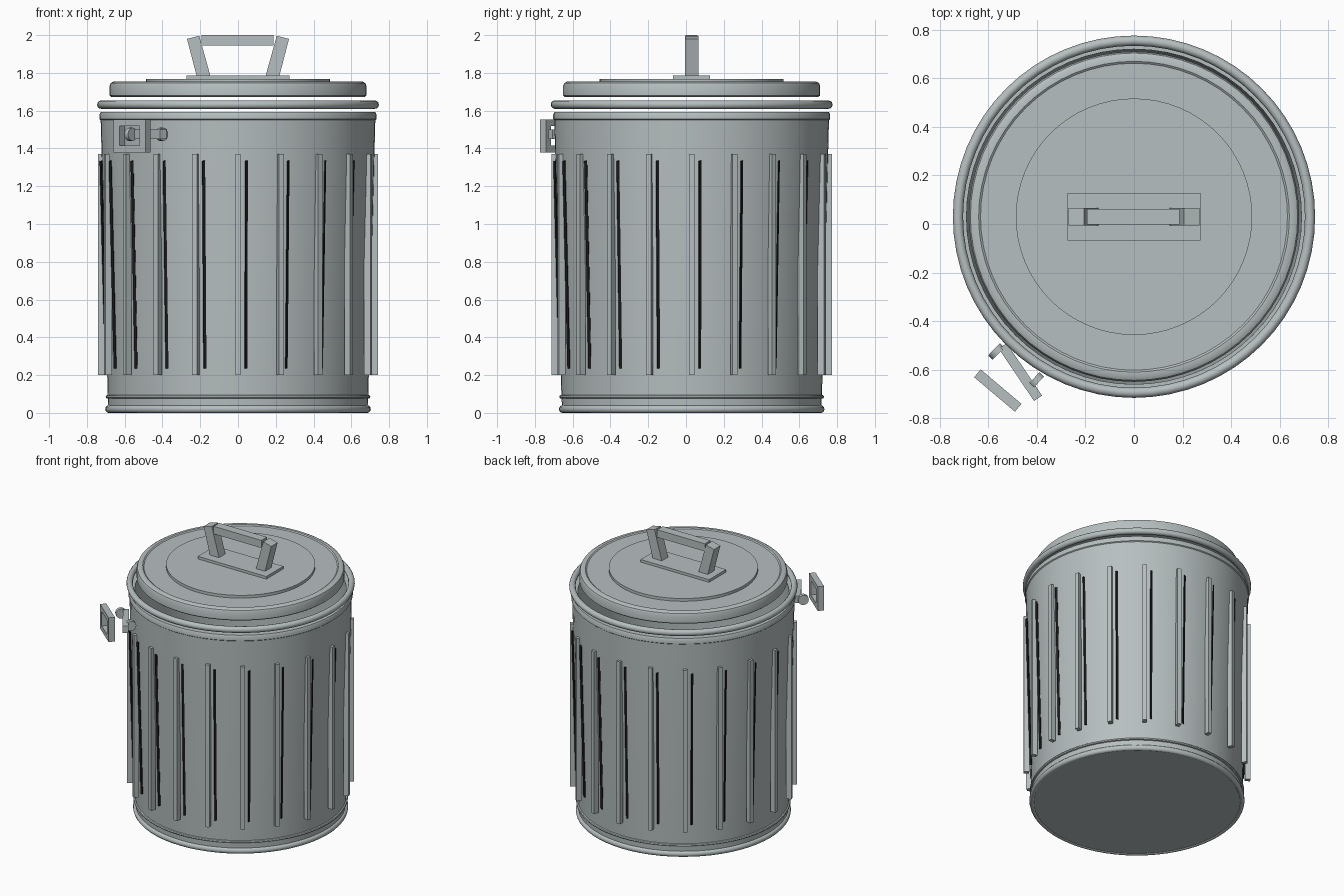
import bpy
import bmesh
from math import radians, cos, sin, pi, tau
from mathutils import Matrix, Vector

if "Cube" in bpy.data.objects:
    bpy.data.objects.remove(bpy.data.objects["Cube"])

CENTRE = Vector((0, 0.03, 0))  # axis of the can
SEGMENTS = 64


def material(name, rgb):
    m = bpy.data.materials.new(name)
    m.use_nodes = True
    m.diffuse_color = (*rgb, 1)
    bsdf = m.node_tree.nodes["Principled BSDF"]
    bsdf.inputs["Base Color"].default_value = (*rgb, 1)
    bsdf.inputs["Roughness"].default_value = 0.6
    return m


STEEL = material("galvanised grey", (0.47, 0.52, 0.525))
BLACK = material("groove black", (0.01, 0.01, 0.01))


def finish(name, bm, mat, location=(0, 0, 0), smooth=False):
    bmesh.ops.recalc_face_normals(bm, faces=bm.faces)
    mesh = bpy.data.meshes.new(name)
    bm.to_mesh(mesh)
    bm.free()
    mesh.materials.append(mat)
    ob = bpy.data.objects.new(name, mesh)
    ob.location = location
    bpy.context.collection.objects.link(ob)
    if smooth:
        bpy.ops.object.select_all(action="DESELECT")
        ob.select_set(True)
        bpy.context.view_layer.objects.active = ob
        bpy.ops.object.shade_smooth_by_angle(angle=radians(35))
    return ob


def lathe(name, profile, closed=False):
    """Spin a list of (radius, height) points around the can axis."""
    bm = bmesh.new()
    pts = profile + profile[:1] if closed else profile
    verts = [bm.verts.new((r, 0, z)) for r, z in pts]
    edges = [bm.edges.new(pair) for pair in zip(verts, verts[1:])]
    bmesh.ops.spin(bm, geom=verts + edges, cent=(0, 0, 0), axis=(0, 0, 1),
                   angle=tau, steps=SEGMENTS, use_duplicate=False)
    bmesh.ops.remove_doubles(bm, verts=bm.verts, dist=0.0005)
    return finish(name, bm, STEEL, CENTRE, True)


def ring(name, radius, z, half_w, half_h, sides=12):
    loop = [(radius + half_w * cos(tau * i / sides), z + half_h * sin(tau * i / sides))
            for i in range(sides)]
    return lathe(name, loop, closed=True)


def add_box(bm, size, matrix):
    bmesh.ops.create_cube(bm, size=1, matrix=matrix @ Matrix.Diagonal((*size, 1)))


def box(name, size, matrix):
    bm = bmesh.new()
    add_box(bm, size, matrix)
    return finish(name, bm, STEEL)


def turn(degrees, axis="Z"):
    return Matrix.Rotation(radians(degrees), 4, axis)


# Tapered open can with a rim band
lathe("can_body", [(0, 0.005), (0.685, 0.005), (0.69, 0.1), (0.727, 1.55),
                   (0.733, 1.555), (0.733, 1.58), (0.727, 1.592), (0.69, 1.592),
                   (0.66, 0.03), (0, 0.03)])
ring("base_ring", 0.685, 0.02, 0.018, 0.02)
ring("lower_bead", 0.69, 0.085, 0.011, 0.01, 8)

# Vertical ribs, each with a thin dark groove beside it
ribs, grooves = bmesh.new(), bmesh.new()
for i in range(20):
    angle = 18 * i
    add_box(ribs, (0.036, 0.028, 1.17),
            turn(angle) @ Matrix.Translation((0.724, 0, 0.785)))
    add_box(grooves, (0.006, 0.015, 1.1),
            turn(angle + 3.5) @ Matrix.Translation((0.713, 0, 0.785))
            @ turn(1.45, "Y") @ turn(35))
finish("ribs", ribs, STEEL, CENTRE)
finish("grooves", grooves, BLACK, CENTRE)

# Lid: loose outer ring, stepped cover and centre disc
ring("lid_ring", 0.725, 1.632, 0.021, 0.022)
lathe("lid_cover", [(0, 1.672), (0.67, 1.672), (0.68, 1.68), (0.68, 1.732),
                    (0.674, 1.746), (0.66, 1.754), (0.64, 1.754), (0.632, 1.748),
                    (0, 1.748)])
lathe("lid_disc", [(0, 1.745), (0.487, 1.745), (0.487, 1.768), (0, 1.768)])

# Lid handle
at = Matrix.Translation
box("handle_plate", (0.546, 0.195, 0.022), at(CENTRE + Vector((0, 0, 1.776))))
box("handle_grip", (0.38, 0.064, 0.055), at(CENTRE + Vector((-0.003, 0, 1.972))))
legs = bmesh.new()
for side in (-1, 1):
    quad = [(0.27, 1.98), (0.205, 1.996), (0.145, 1.78), (0.218, 1.78)]
    face = legs.faces.new([legs.verts.new((side * x, -0.036, z)) for x, z in quad])
    out = bmesh.ops.extrude_face_region(legs, geom=[face])["geom"]
    bmesh.ops.translate(legs, vec=(0, 0.072, 0),
                        verts=[v for v in out if isinstance(v, bmesh.types.BMVert)])
finish("handle_legs", legs, STEEL, CENTRE)

# Latch: arm, two round pivots and a square hoop
box("latch_arm", (0.26, 0.04, 0.05), at((-0.468, -0.61, 1.475)) @ turn(-56))
for name, x, y in (("outer_pivot", -0.567, -0.525), ("inner_pivot", -0.404, -0.645)):
    bm = bmesh.new()
    bmesh.ops.create_cone(bm, cap_ends=True, segments=16, radius1=0.035, radius2=0.035,
                          depth=0.026, matrix=at((x, y, 1.475)) @ turn(-44) @ turn(90, "Y"))
    finish(name, bm, STEEL, smooth=True)
hoop = bmesh.new()
base = at((-0.561, -0.686, 1.467)) @ turn(-40.2)
for side in (-1, 1):
    add_box(hoop, (0.042, 0.042, 0.175), base @ at((side * 0.089, 0, 0)))
    add_box(hoop, (0.136, 0.042, 0.036), base @ at((0, 0, side * 0.0695)))
finish("latch_hoop", hoop, STEEL)
